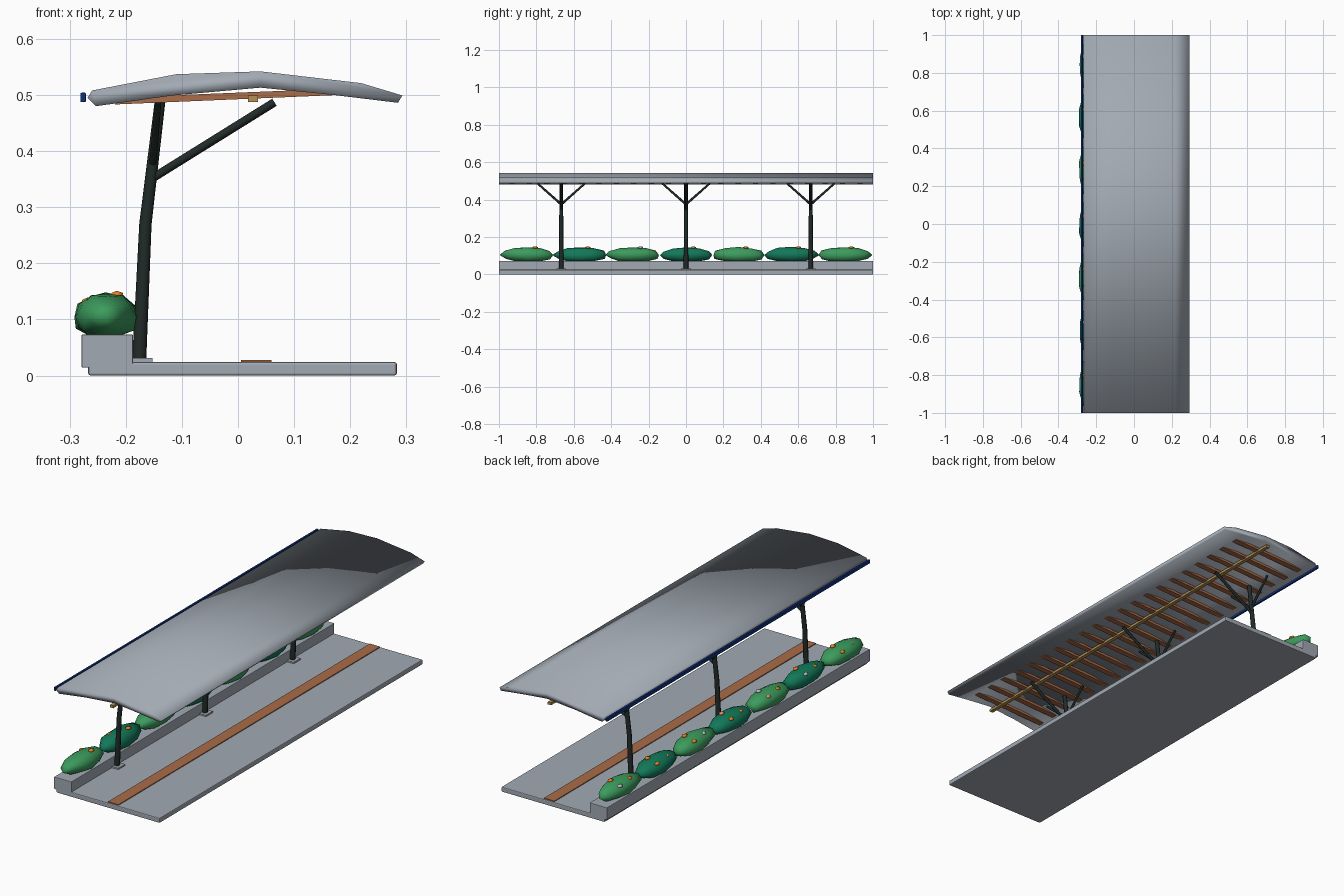
import bpy, bmesh, math, random
from mathutils import Vector

random.seed(4)
if "Cube" in bpy.data.objects:
    bpy.data.objects.remove(bpy.data.objects["Cube"], do_unlink=True)


def material(name, *rgb):
    m = bpy.data.materials.new(name)
    m.use_nodes = True
    m.diffuse_color = (*rgb, 1)
    m.node_tree.nodes["Principled BSDF"].inputs["Base Color"].default_value = (*rgb, 1)
    return m


GREY = material("concrete grey", .36, .40, .45)
WOOD = material("red brown wood", .40, .15, .065)
TAN = material("tan wood", .45, .28, .09)
IRON = material("dark iron", .015, .024, .022)
LEAF = material("leaf green", .045, .33, .11)
DEEP = material("deep green", .006, .19, .10)
BLUE = material("dark blue", .005, .03, .20)
ORANGE = material("orange petal", .80, .22, .01)
SALMON = material("salmon petal", .75, .27, .14)
PALE = material("pale petal", .55, .50, .52)


def add_mesh(name, bm, mat, smooth=False):
    bmesh.ops.recalc_face_normals(bm, faces=bm.faces)
    for f in bm.faces:
        f.smooth = smooth
    mesh = bpy.data.meshes.new(name)
    bm.to_mesh(mesh)
    bm.free()
    mesh.materials.append(mat)
    ob = bpy.data.objects.new(name, mesh)
    bpy.context.collection.objects.link(ob)
    return ob


def box(name, mat, x, y, z, bevel=0):
    """Box from (min, max) pairs."""
    bm = bmesh.new()
    bmesh.ops.create_cube(bm, size=1)
    for v in bm.verts:
        v.co = [(a + b) / 2 + c * (b - a) for (a, b), c in zip((x, y, z), v.co)]
    ob = add_mesh(name, bm, mat)
    if bevel:
        mod = ob.modifiers.new("soft_edges", "BEVEL")
        mod.width, mod.segments = bevel, 2
    return ob


def extrude_y(name, mat, outline, y0, y1, smooth=False):
    """Sweep an x-z outline along y."""
    bm = bmesh.new()
    face = bm.faces.new([bm.verts.new((x, y0, z)) for x, z in outline])
    ext = bmesh.ops.extrude_face_region(bm, geom=[face])["geom"]
    moved = [g for g in ext if isinstance(g, bmesh.types.BMVert)]
    bmesh.ops.translate(bm, verts=moved, vec=(0, y1 - y0, 0))
    return add_mesh(name, bm, mat, smooth)


def tube(name, mat, points, radii):
    """Round bar through points, with a radius at each."""
    curve = bpy.data.curves.new(name, "CURVE")
    curve.dimensions = "3D"
    curve.bevel_depth, curve.bevel_resolution = 1, 2
    curve.use_fill_caps = True
    sp = curve.splines.new("POLY")
    sp.points.add(len(points) - 1)
    for p, co, r in zip(sp.points, points, radii):
        p.co, p.radius = (*co, 1), r
    curve.materials.append(mat)
    ob = bpy.data.objects.new(name, curve)
    bpy.context.collection.objects.link(ob)
    bpy.ops.object.select_all(action="DESELECT")
    ob.select_set(True)
    bpy.context.view_layer.objects.active = ob
    bpy.ops.object.convert(target="MESH")
    bpy.ops.object.shade_smooth_by_angle(angle=math.radians(50))


def blob(name, mat, centre, size, rough, floor=None):
    """Squashed, slightly lumpy ball, cut flat at the floor height."""
    bm = bmesh.new()
    bmesh.ops.create_icosphere(bm, subdivisions=2 if rough else 1, radius=1)
    for v in bm.verts:
        k = 1 + random.uniform(-rough, rough)
        v.co = Vector([c + s * a * k for c, s, a in zip(centre, size, v.co)])
        if floor is not None:
            v.co.z = max(v.co.z, floor)
    return add_mesh(name, bm, mat, smooth=True)


# Platform, tactile strip and planter wall
box("platform", GREY, (-.267, .283), (-1, 1), (0, .024), .004)
box("platform_strip", WOOD, (.005, .06), (-.995, .995), (.022, .028))
box("planter_wall", GREY, (-.279, -.187), (-1, 1), (.014, .073), .002)

# Arched roof and its edge trim
roof_outline = [(-.268, .495), (-.26, .508), (-.11, .537), (.04, .542), (.22, .521),
                (.293, .499), (.285, .486), (.17, .500), (.04, .513), (-.117, .499),
                (-.253, .480)]
extrude_y("roof", GREY, roof_outline, -1, 1, smooth=True)
box("roof_edge_trim", BLUE, (-.281, -.271), (-1, 1), (.487, .504), .002)

# Timber slats and long beam beneath the roof
slat_outline = [(-.22, .483), (.18, .5), (.17, .511), (-.20, .496)]
slats = 21
for i in range(slats):
    y = -.93 + 1.86 * i / (slats - 1)
    extrude_y(f"roof_slat_{i + 1}", WOOD, slat_outline, y - .014, y + .014)
box("roof_beam", TAN, (.018, .036), (-1, 1), (.487, .499))

# Bent posts, each with a foot plate and three braces
for i in range(3):
    y = (i - 1) * .667
    n = i + 1
    box(f"foot_plate_{n}", GREY, (-.19, -.152), (y - .026, y + .026), (.022, .031))
    tube(f"post_{n}", IRON,
         [(-.176, y, .028), (-.165, y, .27), (-.139, y, .488)], [.0125, .011, .0095])
    tube(f"front_brace_{n}", IRON, [(-.152, y, .352), (.065, y, .487)], [.0075, .0075])
    for side, word in ((-1, "right"), (1, "left")):
        tube(f"{word}_brace_{n}", IRON,
             [(-.152, y, .375), (-.142, y + side * .128, .488)], [.0065, .0055])

# Flowering bushes along the planter
bushes = 7
petals = [ORANGE, SALMON, ORANGE, ORANGE, PALE]
for i in range(bushes):
    y = -.845 + 1.69 * i / (bushes - 1)
    blob(f"bush_{i + 1}", (LEAF, DEEP)[i % 2], (-.236, y, .104),
         (.056, .143, .043), .07, floor=.071)
    spots = [(-.216, .038, .144), (-.258, -.045, .135), (-.268, .04, .132)]
    for j, (x, dy, z) in enumerate(spots):
        blob(f"flower_{i + 1}_{j + 1}", petals[(i * 2 + j) % len(petals)],
             (x, y + dy, z), (.013, .017, .007), 0)
